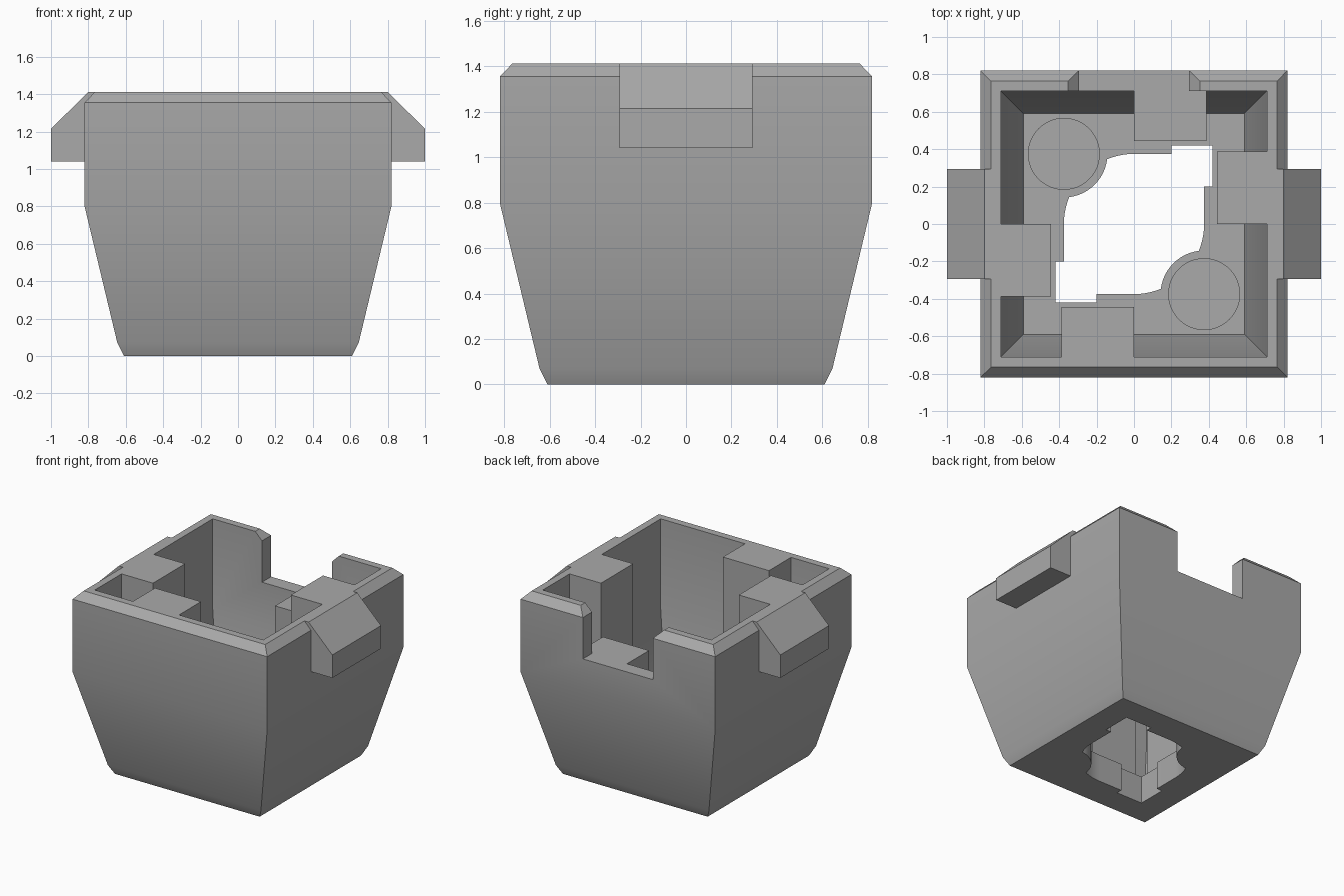
import bpy, bmesh
from math import sin, cos, radians, pi

cube = bpy.data.objects.get("Cube")
if cube:
    bpy.data.objects.remove(cube)

grey = bpy.data.materials.new("plain grey")
grey.use_nodes = True
tone = (0.4, 0.4, 0.4, 1)
grey.diffuse_color = tone
grey.node_tree.nodes["Principled BSDF"].inputs["Base Color"].default_value = tone

TOP, LEDGE, FLOOR = 1.412, 1.04, 0.21
OUTER = [(0.61, 0), (0.645, 0.07), (0.82, 0.8), (0.82, 1.355), (0.765, TOP)]
INNER = [(0.71, TOP), (0.71, 0.72), (0.59, FLOOR)]


def finish(bm, name):
    bmesh.ops.recalc_face_normals(bm, faces=bm.faces)
    mesh = bpy.data.meshes.new(name)
    bm.to_mesh(mesh)
    bm.free()
    mesh.materials.append(grey)
    obj = bpy.data.objects.new(name, mesh)
    bpy.context.collection.objects.link(obj)
    return obj


def prism(name, outline, low, high, place, turn=0):
    """Extrude a 2D outline; place maps (u, v, depth) to x, y, z."""
    bm = bmesh.new()
    a, b = [], []
    for u, v in outline:
        for ring, d in ((a, low), (b, high)):
            x, y, z = place(u, v, d)
            ring.append(bm.verts.new((x * cos(turn) - y * sin(turn),
                                      x * sin(turn) + y * cos(turn), z)))
    bm.faces.new(a)
    bm.faces.new(b)
    for i in range(len(a)):
        j = (i + 1) % len(a)
        bm.faces.new((a[i], a[j], b[j], b[i]))
    return finish(bm, name)


def side(u, v, d):      # profile in x-z, swept along y
    return u, d, v


def plan(u, v, d):      # outline in x-y, swept along z
    return u, v, d


def arc(cx, cy, r, start, end, steps):
    angles = [radians(start + (end - start) * i / steps) for i in range(steps + 1)]
    return [(cx + r * cos(t), cy + r * sin(t)) for t in angles]


def shade(obj):
    bpy.ops.object.select_all(action='DESELECT')
    obj.select_set(True)
    bpy.context.view_layer.objects.active = obj
    bpy.ops.object.shade_smooth_by_angle(angle=radians(30))


# Tapered square cup: rings up the outside and down the inside
bm = bmesh.new()
rings = [[bm.verts.new((sx * h, sy * h, z)) for sx, sy in ((-1, -1), (1, -1), (1, 1), (-1, 1))]
         for h, z in OUTER + INNER]
for lower, upper in zip(rings, rings[1:]):
    for i in range(4):
        j = (i + 1) % 4
        bm.faces.new((lower[i], lower[j], upper[j], upper[i]))
bm.faces.new(rings[0])
bm.faces.new(rings[-1])
cup = finish(bm, "cup_body")

# Floor opening: round hole with two boss bites and two square corners
half = arc(0, 0, 0.375, 90, 112.7, 5)
half += arc(-0.375, 0.375, 0.233, -7.2, -82.8, 14)
half += arc(0, 0, 0.375, 157.3, 180, 5)
half += [(-0.375, -0.2), (-0.42, -0.2), (-0.42, -0.42), (-0.2, -0.42), (-0.2, -0.375)]
opening = half + [(-x, -y) for x, y in half]
cutters = [prism("floor_opening_cutter", opening, -0.1, 0.4, plan)]

# Blind round sockets in the floor
for s in (-1, 1):
    circle = arc(s * 0.375, -s * 0.375, 0.19, 0, 352.5, 47)
    cutters.append(prism("socket_cutter", circle, 0.1, 0.4, plan))

# Back notch with chamfered shoulders
w = 0.295
notch = [(-w, LEDGE), (w, LEDGE), (w, 1.355), (w + 0.145, 1.5), (-w - 0.145, 1.5), (-w, 1.355)]
cutters.append(prism("notch_cutter", notch, 0.65, 0.95, side))

bpy.context.view_layer.objects.active = cup
for cutter in cutters:
    mod = cup.modifiers.new("cut", 'BOOLEAN')
    mod.operation = 'DIFFERENCE'
    mod.solver = 'EXACT'
    mod.object = cutter
    bpy.ops.object.modifier_apply(modifier=mod.name)
for cutter in cutters:
    bpy.data.objects.remove(cutter)
shade(cup)

# One inner post per wall; the back one stops at the notch ledge
for k, name in enumerate(("left", "back", "right", "front")):
    top = LEDGE if name == "back" else TOP
    profile = [(0.445, FLOOR), (0.445, top), (0.71, top), (0.71, 0.72), (0.59, FLOOR)]
    shade(prism(name + "_post", profile, 0, 0.388, side, k * pi / 2)) if name in ("left", "right") else \
        shade(prism(name + "_post", profile, -0.388, 0, side, k * pi / 2))

# Sloped side lugs
lug = [(0.765, TOP), (0.8, TOP), (1, 1.215), (1, LEDGE), (0.82, LEDGE), (0.82, 1.355)]
for name, turn in (("left_lug", 0), ("right_lug", pi)):
    shade(prism(name, lug, -0.293, 0.293, side, turn))
